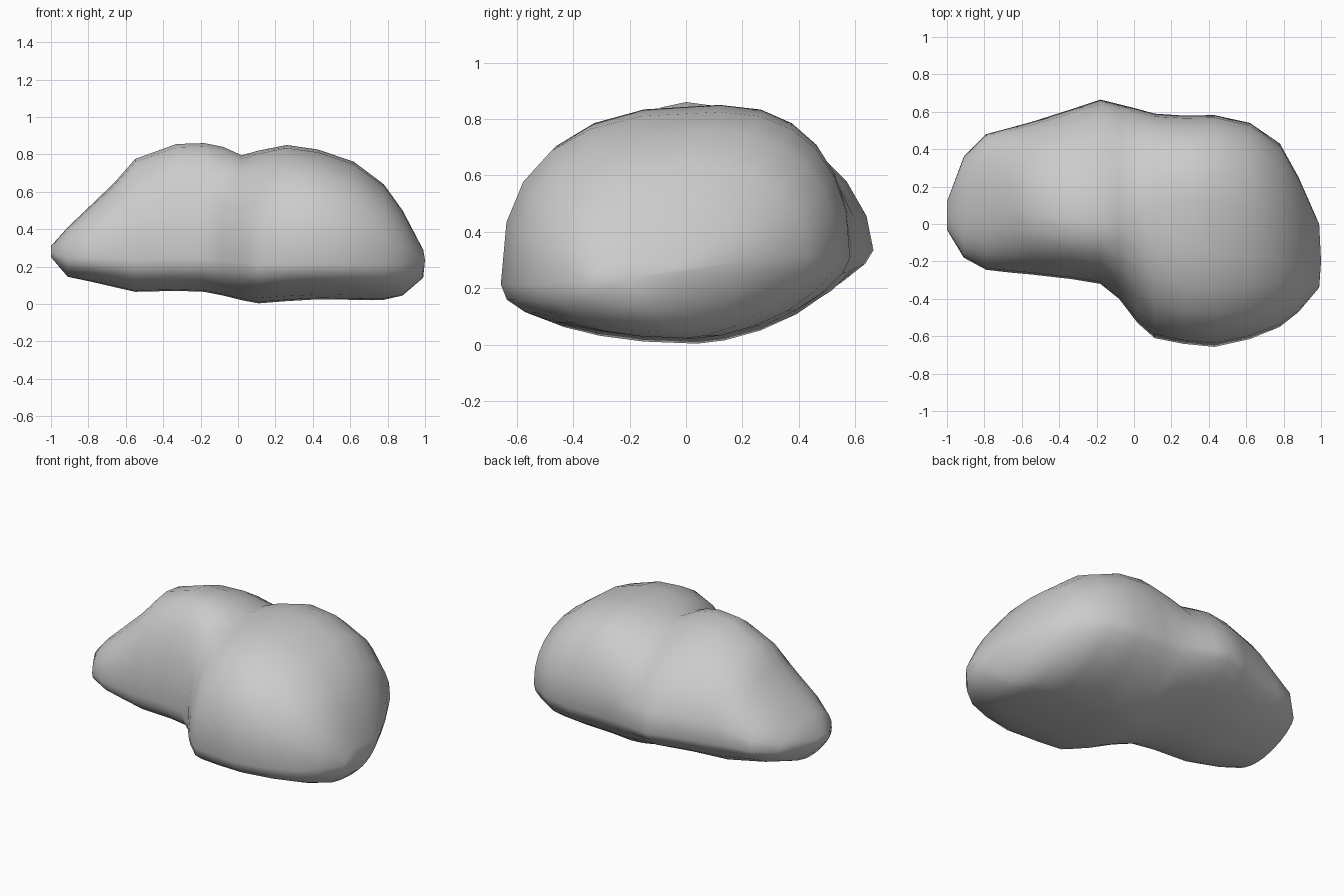
import bpy, bmesh, math

# Boulder cross-sections along x:
# x, front y, back y, bottom z, top z, peak y, waist z, top squareness front / back
SECTIONS = [
    (-1.00, -0.03, 0.12, 0.25, 0.31, 0.05, 0.28, 2.0, 2.0),
    (-0.91, -0.18, 0.36, 0.145, 0.41, 0.06, 0.27, 2.3, 2.3),
    (-0.79, -0.245, 0.48, 0.12, 0.525, 0.08, 0.28, 2.3, 2.2),
    (-0.66, -0.26, 0.515, 0.09, 0.65, 0.08, 0.28, 2.3, 2.1),
    (-0.55, -0.27, 0.545, 0.065, 0.775, 0.06, 0.28, 2.2, 2.0),
    (-0.33, -0.295, 0.615, 0.07, 0.855, 0.02, 0.29, 2.2, 1.9),
    (-0.18, -0.32, 0.665, 0.065, 0.86, 0.0, 0.29, 2.1, 1.85),
    (-0.08, -0.40, 0.64, 0.045, 0.84, 0.0, 0.28, 1.9, 1.9),
    (0.02, -0.53, 0.615, 0.02, 0.795, 0.04, 0.27, 2.0, 2.1),
    (0.11, -0.61, 0.59, 0.003, 0.82, 0.09, 0.26, 2.3, 2.25),
    (0.26, -0.64, 0.58, 0.015, 0.85, 0.12, 0.26, 2.6, 2.35),
    (0.43, -0.657, 0.582, 0.025, 0.825, 0.12, 0.26, 2.65, 2.35),
    (0.62, -0.615, 0.54, 0.022, 0.76, 0.08, 0.26, 2.6, 2.3),
    (0.78, -0.55, 0.43, 0.022, 0.64, 0.0, 0.26, 2.5, 2.3),
    (0.88, -0.47, 0.25, 0.045, 0.50, -0.1, 0.26, 2.3, 2.2),
    (0.99, -0.34, 0.0, 0.14, 0.29, -0.19, 0.24, 2.0, 2.0),
]
SEGS = 24


def power(v, n):
    return math.copysign(abs(v) ** (2 / n), v)


def ring(bm, x, y0, y1, z0, z1, yp, zm, nf, nb):
    """Lopsided rounded section: full top, flat front underside, sloping back underside."""
    verts = []
    for i in range(SEGS):
        a = 2 * math.pi * i / SEGS
        c, s = math.cos(a), math.sin(a)
        if s > 0:
            n, mid = (nb if c > 0 else nf), yp
        else:
            n, mid = (1.55 if c > 0 else 2.2), min(yp, 0.04)
        u, w = power(c, n), power(s, n)
        y = mid + u * ((y1 - mid) if u > 0 else (mid - y0))
        lift = zm + 0.2 * u * (zm - z0)
        z = lift + w * ((z1 - lift) if w > 0 else (lift - z0))
        verts.append(bm.verts.new((x, y, z)))
    return verts


# Boulder body
bm = bmesh.new()
rings = [ring(bm, *s) for s in SECTIONS]
for a, b in zip(rings, rings[1:]):
    for i in range(SEGS):
        j = (i + 1) % SEGS
        bm.faces.new((a[i], a[j], b[j], b[i]))

# Rounded end caps
for loop, tip in ((rings[0], (-1.0, 0.05, 0.28)), (rings[-1], (1.0, -0.2, 0.235))):
    centre = bm.verts.new(tip)
    for i in range(SEGS):
        bm.faces.new((loop[i], loop[(i + 1) % SEGS], centre))
bmesh.ops.recalc_face_normals(bm, faces=bm.faces)
for f in bm.faces:
    f.smooth = True
mesh = bpy.data.meshes.new("boulder")
bm.to_mesh(mesh)
bm.free()
boulder = bpy.data.objects.new("boulder", mesh)
bpy.context.collection.objects.link(boulder)
